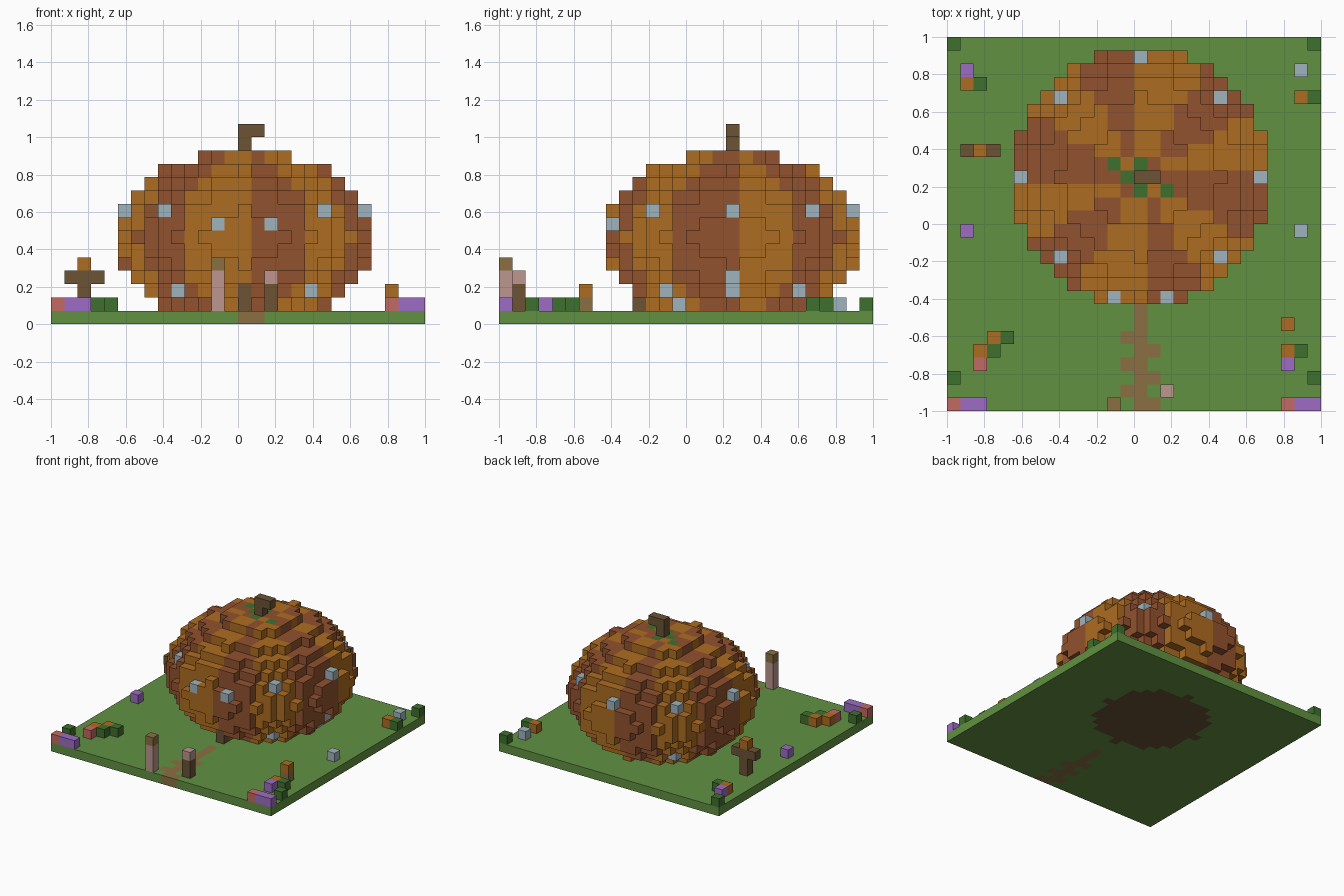
import bpy, math

cube = bpy.data.objects.get("Cube")
if cube:
    bpy.data.objects.remove(cube, do_unlink=True)

N = 28              # cells along the plot
V = 2 / N           # cell size
CX, CY, CZ = 14, 17, 6   # pumpkin centre cell


def linear(c):
    c /= 255
    return c / 12.92 if c <= 0.04045 else ((c + 0.055) / 1.055) ** 2.4


def material(name, rgb):
    m = bpy.data.materials.new(name)
    col = (*[linear(c) for c in rgb], 1)
    m.diffuse_color = col
    m.use_nodes = True
    bsdf = next(n for n in m.node_tree.nodes if n.type == 'BSDF_PRINCIPLED')
    bsdf.inputs["Base Color"].default_value = col
    bsdf.inputs["Roughness"].default_value = 0.9
    return m


MATS = {n: material(n, c) for n, c in {
    "grass": (98, 145, 66), "orange": (174, 108, 33), "rust": (146, 82, 46),
    "pale_blue": (160, 180, 190), "wood": (107, 83, 53), "leaf": (62, 112, 46),
    "purple": (157, 108, 196), "red": (194, 106, 98), "pink": (188, 150, 142),
    "dirt": (139, 111, 66)}.items()}


def voxels(name, cells):
    """Mesh the outer skin of a set of coloured unit cells."""
    names = sorted(set(cells.values()))
    index, faces, mats = {}, [], []
    for cell, colour in cells.items():
        for axis in range(3):
            for side in (0, 1):
                near = list(cell)
                near[axis] += 2 * side - 1
                if tuple(near) in cells:
                    continue
                u, w = (axis + 1) % 3, (axis + 2) % 3
                quad = []
                for a, b in ((0, 0), (1, 0), (1, 1), (0, 1)):
                    p = list(cell)
                    p[axis] += side
                    p[u] += a
                    p[w] += b
                    quad.append(index.setdefault(tuple(p), len(index)))
                faces.append(quad if side else quad[::-1])
                mats.append(names.index(colour))
    mesh = bpy.data.meshes.new(name)
    mesh.from_pydata([(x * V - 1, y * V - 1, z * V) for x, y, z in index], [], faces)
    for n in names:
        mesh.materials.append(MATS[n])
    mesh.polygons.foreach_set("material_index", mats)
    mesh.update()
    ob = bpy.data.objects.new(name, mesh)
    bpy.context.collection.objects.link(ob)
    return ob


# Ground with a round floor and a ragged path
def ground_colour(x, y):
    if (x - CX) ** 2 + (y - CY) ** 2 <= 36:
        return "wood"
    if x == CX and y < 9:
        return "dirt"
    if (x == 13 and y in (1, 3, 5)) or (x == 15 and y in (0, 2, 4)):
        return "dirt"
    return "grass"


voxels("ground", {(x, y, 0): ground_colour(x, y) for x in range(N) for y in range(N)})

# Pumpkin: blocky ellipsoid in twelve alternating wedges
pumpkin = {}
for x in range(N):
    for y in range(N):
        for z in range(1, 13):
            dx, dy, dz = x - CX, y - CY, z - CZ
            if (dx * dx + dy * dy) / 9.5 ** 2 + (dz / 6.5) ** 2 <= 1:
                angle = math.degrees(math.atan2(dy, dx)) % 360
                wedge = math.ceil(angle / 30 - 1e-6)
                pumpkin[x, y, z] = "orange" if wedge % 2 else "rust"

# Windows set flush in the skin
windows = [(14, 26, 8), (5, 17, 8), (23, 17, 8), (12, 8, 7), (16, 8, 7),
           (21, 17, 2), (22, 17, 3)]
windows += [(CX + 6 * s, CY + 6 * t, 8) for s in (-1, 1) for t in (-1, 1)]
windows += [(CX + 5 * s, CY + 5 * t, 2) for s in (-1, 1) for t in (-1, 1)]
for cell in windows:
    pumpkin[cell] = "pale_blue"
# Leaves around the stem, and the door
for x, y in ((12, 18), (14, 18), (13, 17), (14, 16), (16, 16)):
    pumpkin[x, y, 12] = "leaf"
for z in (1, 2):
    pumpkin[CX, 10, z] = "wood"
voxels("pumpkin", pumpkin)

voxels("stem", {(14, 17, 13): "wood", (14, 17, 14): "wood", (15, 17, 14): "wood"})


# Posts built from the ground up
def post(name, x, y, colours):
    voxels(name, {(x, y, z + 1): c for z, c in enumerate(colours)})


post("left_path_post", 12, 0, ["pink"] * 3 + ["dirt"])
post("right_path_post", 16, 1, ["wood", "wood", "pink"])
post("small_lantern", 25, 6, ["dirt", "orange"])

# Scarecrow
scarecrow = {(2, 19, z): "wood" for z in (1, 2, 3)}
scarecrow.update({(1, 19, 3): "wood", (3, 19, 3): "wood", (2, 19, 4): "orange"})
voxels("scarecrow", scarecrow)

# Garden plants, one cell high
plants = {
    "bush": ("leaf", [(0, 27), (27, 27), (2, 24), (27, 23), (4, 5), (3, 4),
                      (0, 2), (27, 2), (26, 4)]),
    "purple_flower": ("purple", [(1, 25), (1, 13), (25, 3), (1, 0), (2, 0),
                                 (26, 0), (27, 0)]),
    "small_pumpkin": ("orange", [(1, 24), (26, 23), (3, 5), (2, 4), (25, 4)]),
    "red_flower": ("red", [(2, 3), (0, 0), (25, 0)]),
    "pale_flower": ("pale_blue", [(26, 25), (26, 13)]),
}
for name, (colour, spots) in plants.items():
    voxels(name + "s", {(x, y, 1): colour for x, y in spots})
